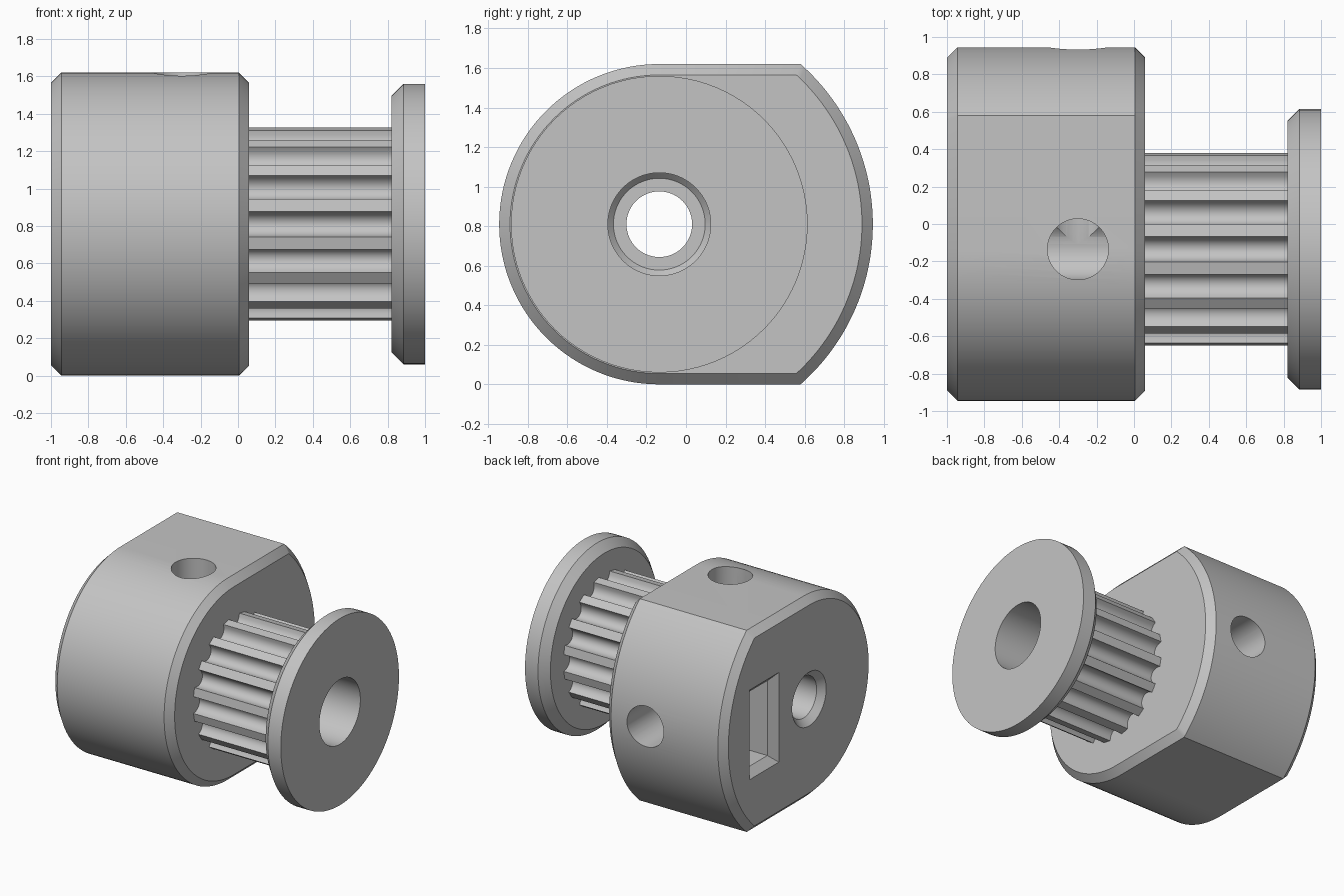
import bpy, bmesh, math

cube = bpy.data.objects.get("Cube")
if cube:
    bpy.data.objects.remove(cube, do_unlink=True)

AXIS_Y, AXIS_Z = -0.135, 0.81     # pulley axis, running along x
SCREW_X = -0.3

metal = bpy.data.materials.new("grey metal")
metal.use_nodes = True
metal.diffuse_color = (0.55, 0.55, 0.55, 1)
metal.node_tree.nodes["Principled BSDF"].inputs["Base Color"].default_value = (0.55, 0.55, 0.55, 1)


def polar(r, a):
    return AXIS_Y + r * math.cos(a), AXIS_Z + r * math.sin(a)


def circle(r, n=96):
    return [polar(r, 2 * math.pi * i / n) for i in range(n)]


def hub_outline(inset, n=64):
    """Round front, flat top and bottom, wider round back."""
    r, big = 0.81 - inset, 1.08 - inset
    corner = math.asin(r / big)
    front = [polar(r, math.pi * (0.5 + i / n)) for i in range(n + 1)]
    back = [polar(big, corner * (2 * i / n - 1)) for i in range(n + 1)]
    return front + back


def tooth_outline(teeth=16, r=0.52, depth=0.08, half=0.13, n=12):
    """Round-bottomed grooves separated by narrow lands."""
    pts = []
    for k in range(teeth):
        mid = 2 * math.pi * k / teeth
        for i in range(n + 1):
            t = math.pi * i / n
            pts.append(polar(r - depth * math.sin(t) ** 0.8, mid - half * math.cos(t)))
    return pts


def rectangle(y, half_y, half_z):
    return [(y + sy * half_y, AXIS_Z + sz * half_z)
            for sy, sz in ((-1, -1), (1, -1), (1, 1), (-1, 1))]


def loft(name, sections):
    """Skin matching outlines placed along x and cap both ends."""
    bm = bmesh.new()
    rings = [[bm.verts.new((x, y, z)) for y, z in outline] for x, outline in sections]
    for a, b in zip(rings, rings[1:]):
        for i in range(len(a)):
            j = (i + 1) % len(a)
            bm.faces.new((a[i], a[j], b[j], b[i]))
    bm.faces.new(rings[0])
    bm.faces.new(rings[-1])
    bmesh.ops.recalc_face_normals(bm, faces=bm.faces)
    mesh = bpy.data.meshes.new(name)
    bm.to_mesh(mesh)
    bm.free()
    mesh.materials.append(metal)
    obj = bpy.data.objects.new(name, mesh)
    bpy.context.collection.objects.link(obj)
    return obj


def screw_cutter(name, location, rotation):
    bpy.ops.mesh.primitive_cylinder_add(vertices=64, radius=0.163, depth=1.2,
                                        location=location, rotation=rotation)
    obj = bpy.context.object
    obj.name = name
    obj.data.materials.append(metal)
    return obj


def activate(obj):
    bpy.ops.object.select_all(action='DESELECT')
    obj.select_set(True)
    bpy.context.view_layer.objects.active = obj


def cut(obj, cutters):
    activate(obj)
    for c in cutters:
        mod = obj.modifiers.new("cut", 'BOOLEAN')
        mod.operation = 'DIFFERENCE'
        mod.solver = 'EXACT'
        mod.object = c
        bpy.ops.object.modifier_apply(modifier=mod.name)


# Solid parts
hub = loft("clamping_hub", [(-1, hub_outline(0.055)), (-0.945, hub_outline(0)),
                            (0.005, hub_outline(0)), (0.06, hub_outline(0.055))])
teeth = loft("toothed_drum", [(0.06, tooth_outline()), (0.82, tooth_outline())])
flange = loft("end_flange", [(0.82, circle(0.685)), (0.885, circle(0.75)), (1, circle(0.75))])

# Stepped shaft bore, chamfered at the hub end
bore_steps = [(-1.05, 0.266), (-0.95, 0.166), (0.1, 0.166), (0.1, 0.232), (0.13, 0.26), (1.05, 0.26)]
bore = loft("bore_cutter", [(x, circle(r)) for x, r in bore_steps])

# Set screw holes from the top and the back, and the nut pocket with a bevelled lip
top_screw = screw_cutter("top_screw_cutter", (SCREW_X, AXIS_Y, AXIS_Z + 0.6), (0, 0, 0))
back_screw = screw_cutter("back_screw_cutter", (SCREW_X, AXIS_Y + 0.6, AXIS_Z), (math.pi / 2, 0, 0))
pocket = loft("nut_pocket_cutter", [(-1.02, rectangle(0.435, 0.205, 0.38)),
                                    (-0.94, rectangle(0.435, 0.125, 0.3)),
                                    (0, rectangle(0.435, 0.125, 0.3))])

cut(hub, [bore, top_screw, back_screw, pocket])
cut(teeth, [bore])
cut(flange, [bore])
for cutter in (bore, top_screw, back_screw, pocket):
    bpy.data.objects.remove(cutter, do_unlink=True)

# Smooth curved walls, crisp edges
for part in (hub, teeth, flange):
    activate(part)
    bpy.ops.object.shade_smooth_by_angle(angle=math.radians(30))
